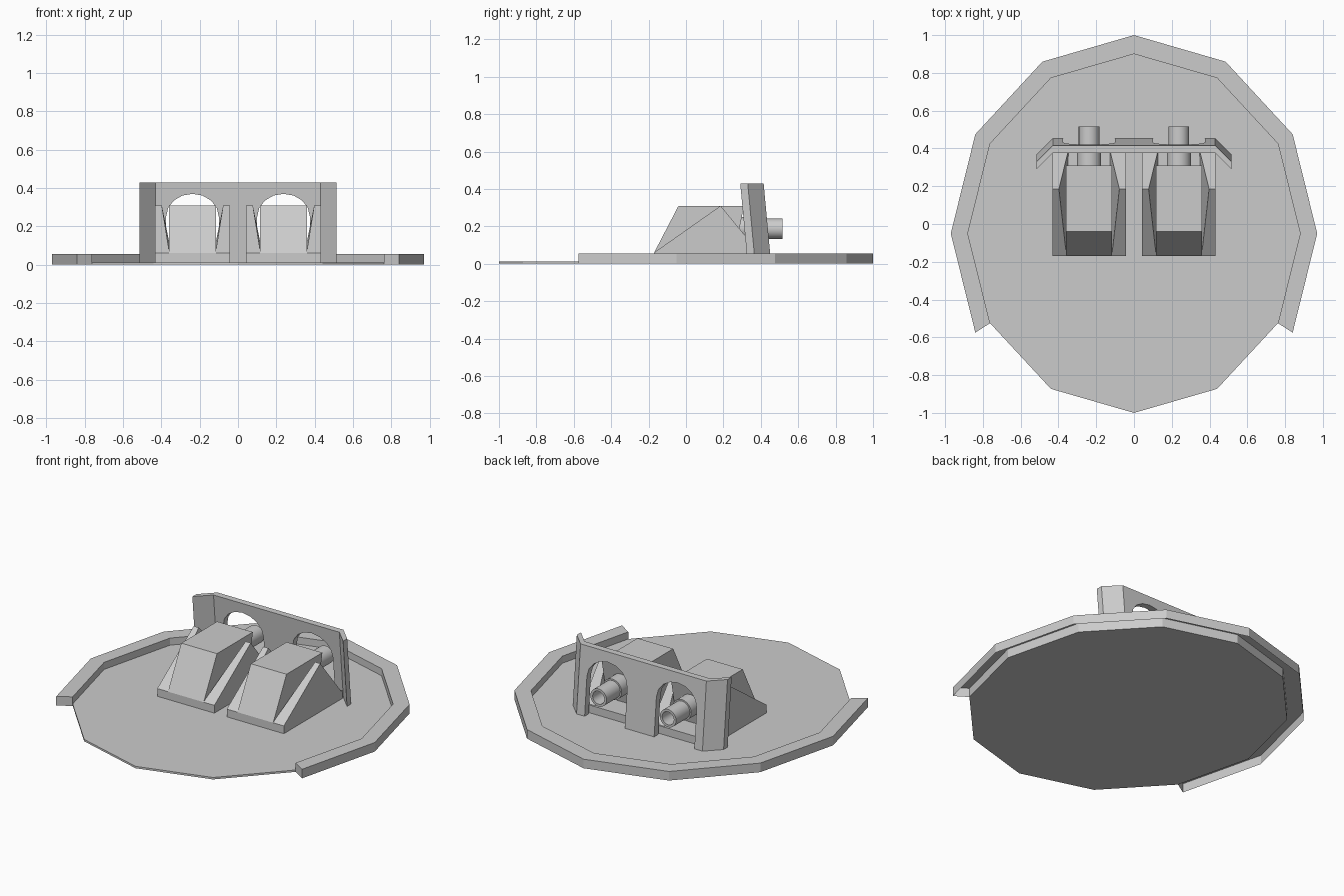
import bpy, bmesh
from math import sin, cos, pi

if "Cube" in bpy.data.objects:
    bpy.data.objects.remove(bpy.data.objects["Cube"])


def make(name, verts, faces):
    bm = bmesh.new()
    vs = [bm.verts.new(v) for v in verts]
    for f in faces:
        bm.faces.new([vs[i] for i in f])
    bmesh.ops.recalc_face_normals(bm, faces=bm.faces)
    me = bpy.data.meshes.new(name)
    bm.to_mesh(me)
    bm.free()
    ob = bpy.data.objects.new(name, me)
    bpy.context.collection.objects.link(ob)
    return ob


def loft(name, a, b):
    """Closed solid between two matching outlines."""
    n = len(a)
    sides = [(i, (i + 1) % n, (i + 1) % n + n, i + n) for i in range(n)]
    return make(name, a + b, [tuple(range(n)), tuple(range(n, 2 * n))] + sides)


def oval(k, rx, ry, z):
    t = k * pi / 6
    return (rx * cos(t), -0.05 + ry * sin(t), z)


# Twelve-sided floor plate
loft("floor_plate", [oval(k, .88, .95, 0) for k in range(12)],
     [oval(k, .88, .95, .012) for k in range(12)])

# Raised rim around the back: a channel open underneath, capped at both ends
section = [(.97, 1.05, 0), (.97, 1.05, .056), (.88, .95, .056), (.88, .95, 0)]
steps = range(-1, 8)
verts = [oval(k, *s) for k in steps for s in section]
faces = [(4 * i + j, 4 * i + j + 1, 4 * i + j + 5, 4 * i + j + 4)
         for i in range(len(steps) - 1) for j in range(3)]
last = 4 * (len(steps) - 1)
make("rim", verts, faces + [(0, 1, 2, 3), tuple(last + j for j in range(4))])

# Leaning back shield with two arched openings
LOW, HIGH, CX = .012, .43, .2375


def lean(x, z, y):
    return (x, y - .093 * z, z)


def arch(cx):
    pts = [(cx + .1375, LOW)]
    pts += [(cx + .1375 * cos(i * pi / 8), .25 + .12 * sin(i * pi / 8)) for i in range(9)]
    return pts + [(cx - .1375, LOW)]


outline = [(-.43, LOW), (-.43, HIGH), (.43, HIGH), (.43, LOW)] + arch(CX) + arch(-CX)
loft("shield", [lean(x, z, .415) for x, z in outline],
     [lean(x, z, .455) for x, z in outline])

# Angled shield wings
for s, side in ((-1, "left"), (1, "right")):
    plan = [(.43, .415), (.43, .455), (.515, .37), (.515, .33)]
    loft(side + "_shield_wing", [lean(s * x, LOW, y) for x, y in plan],
         [lean(s * x, HIGH, y) for x, y in plan])

# Two identical units on the floor
for c, side in ((-CX, "left"), (CX, "right")):
    # Low plinth
    plan = [(-.195, -.17), (.195, -.17), (.195, .4), (-.195, .4)]
    loft(side + "_plinth", [(c + x, y, LOW) for x, y in plan],
         [(c + x, y, .06) for x, y in plan])

    # Housing with sloping front
    prof = [(-.17, .06), (-.04, .31), (.31, .31), (.26, .06)]
    loft(side + "_housing", [(c - .122, y, z) for y, z in prof],
         [(c + .122, y, z) for y, z in prof])

    # Triangular cheeks, thinner at the peak
    for s in (-1, 1):
        outer = [(c + s * .195, y, z) for y, z in ((-.17, .06), (.185, .31), (.39, .06))]
        inner = [(c + s * x, y, z) for x, y, z in
                 ((.12, -.17, .06), (.16, .185, .31), (.11, .39, .06))]
        loft(side + "_cheek", outer, inner)

    # Hollow barrel with a thicker root, revolved about y
    prof = [(0, .25), (.064, .25), (.064, .38), (.055, .38),
            (.055, .515), (.04, .515), (.04, .40), (0, .40)]
    bm = bmesh.new()
    vs = [bm.verts.new((c + r, y, .187)) for r, y in prof]
    es = [bm.edges.new(p) for p in zip(vs, vs[1:])]
    bmesh.ops.spin(bm, geom=vs + es, cent=(c, 0, .187), axis=(0, 1, 0),
                   angle=2 * pi, steps=24, use_duplicate=False)
    bmesh.ops.remove_doubles(bm, verts=bm.verts, dist=1e-5)
    bmesh.ops.recalc_face_normals(bm, faces=bm.faces)
    me = bpy.data.meshes.new(side + "_barrel")
    bm.to_mesh(me)
    bm.free()
    ob = bpy.data.objects.new(side + "_barrel", me)
    bpy.context.collection.objects.link(ob)
    bpy.ops.object.select_all(action='DESELECT')
    ob.select_set(True)
    bpy.context.view_layer.objects.active = ob
    bpy.ops.object.shade_smooth_by_angle()
